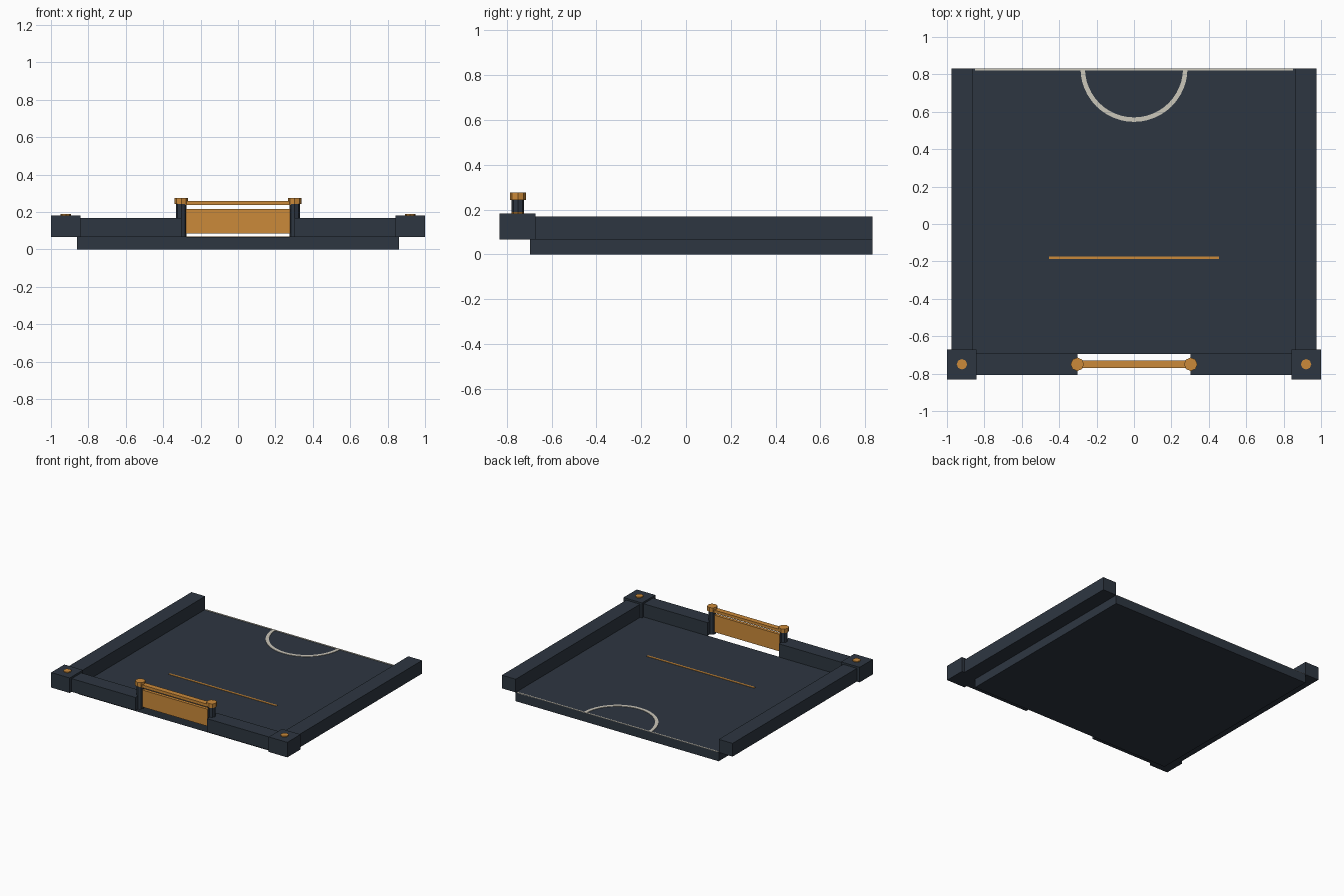
import bpy, bmesh, math

if "Cube" in bpy.data.objects:
    bpy.data.objects.remove(bpy.data.objects["Cube"])


def material(name, rgb):
    m = bpy.data.materials.new(name)
    m.diffuse_color = (*rgb, 1)
    m.use_nodes = True
    m.node_tree.nodes["Principled BSDF"].inputs["Base Color"].default_value = m.diffuse_color
    return m


slate = material("slate", (0.027, 0.037, 0.053))
amber = material("amber", (0.60, 0.255, 0.042))
chalk = material("chalk", (0.60, 0.57, 0.49))


def finish(name, bm, mat):
    bmesh.ops.recalc_face_normals(bm, faces=bm.faces)
    me = bpy.data.meshes.new(name)
    bm.to_mesh(me)
    bm.free()
    me.materials.append(mat)
    ob = bpy.data.objects.new(name, me)
    bpy.context.collection.objects.link(ob)
    return ob


def box(name, x, y, z, mat):
    """Box from (min, max) ranges on each axis."""
    bm = bmesh.new()
    bmesh.ops.create_cube(bm, size=1)
    for v in bm.verts:
        v.co = [r[0] + (c + 0.5) * (r[1] - r[0]) for c, r in zip(v.co, (x, y, z))]
    return finish(name, bm, mat)


def cylinder(name, x, y, z, radius, mat, sides=8):
    bm = bmesh.new()
    bmesh.ops.create_cone(bm, cap_ends=True, segments=sides, radius1=radius,
                          radius2=radius, depth=z[1] - z[0])
    bmesh.ops.translate(bm, verts=bm.verts, vec=(x, y, (z[0] + z[1]) / 2))
    return finish(name, bm, mat)


BASE, WALL_TOP, GATE_Y = 0.067, 0.168, -0.75

# Floor slab
box("floor", (-0.86, 0.86), (-0.695, 0.832), (0, BASE), slate)

# Walls, corner blocks and gate posts on both sides
for s, side in ((-1, "left"), (1, "right")):
    def span(a, b):
        return tuple(sorted((s * a, s * b)))
    box(side + "_wall", span(0.86, 0.977), (-0.69, 0.832), (BASE, WALL_TOP), slate)
    box(side + "_front_wall", span(0.303, 0.86), (-0.808, -0.692), (BASE, WALL_TOP), slate)
    box(side + "_corner_block", span(0.843, 1.0), (-0.832, -0.672), (BASE, 0.182), slate)
    cylinder(side + "_corner_stud", s * 0.92, GATE_Y, (0.18, 0.189), 0.028, amber)
    cylinder(side + "_gate_post", s * 0.303, GATE_Y, (BASE, 0.245), 0.028, slate)
    cylinder(side + "_post_cap", s * 0.303, GATE_Y, (0.243, 0.275), 0.036, amber)

# Gate panel and top rail
box("gate_panel", (-0.277, 0.277), (-0.762, -0.738), (0.085, 0.215), amber)
box("gate_rail", (-0.29, 0.29), (-0.77, -0.73), (0.236, 0.258), amber)

# Floor markings
MARK = (BASE - 0.002, BASE + 0.003)
box("front_line", (-0.455, 0.455), (-0.188, -0.173), MARK, amber)
box("back_line", (-0.85, 0.85), (0.822, 0.832), MARK, chalk)

# Half ring bulging forward from the back edge
bm = bmesh.new()
rings = []
STEPS = 24
for i in range(STEPS + 1):
    a = math.pi + math.pi * i / STEPS
    rings.append([bm.verts.new((r * math.cos(a), 0.832 + r * math.sin(a), z))
                  for r, z in ((0.262, MARK[0]), (0.286, MARK[0]),
                               (0.286, MARK[1]), (0.262, MARK[1]))])
for p, q in zip(rings, rings[1:]):
    for k in range(4):
        bm.faces.new((p[k], p[(k + 1) % 4], q[(k + 1) % 4], q[k]))
bm.faces.new(rings[0])
bm.faces.new(rings[-1])
finish("half_circle_line", bm, chalk)
